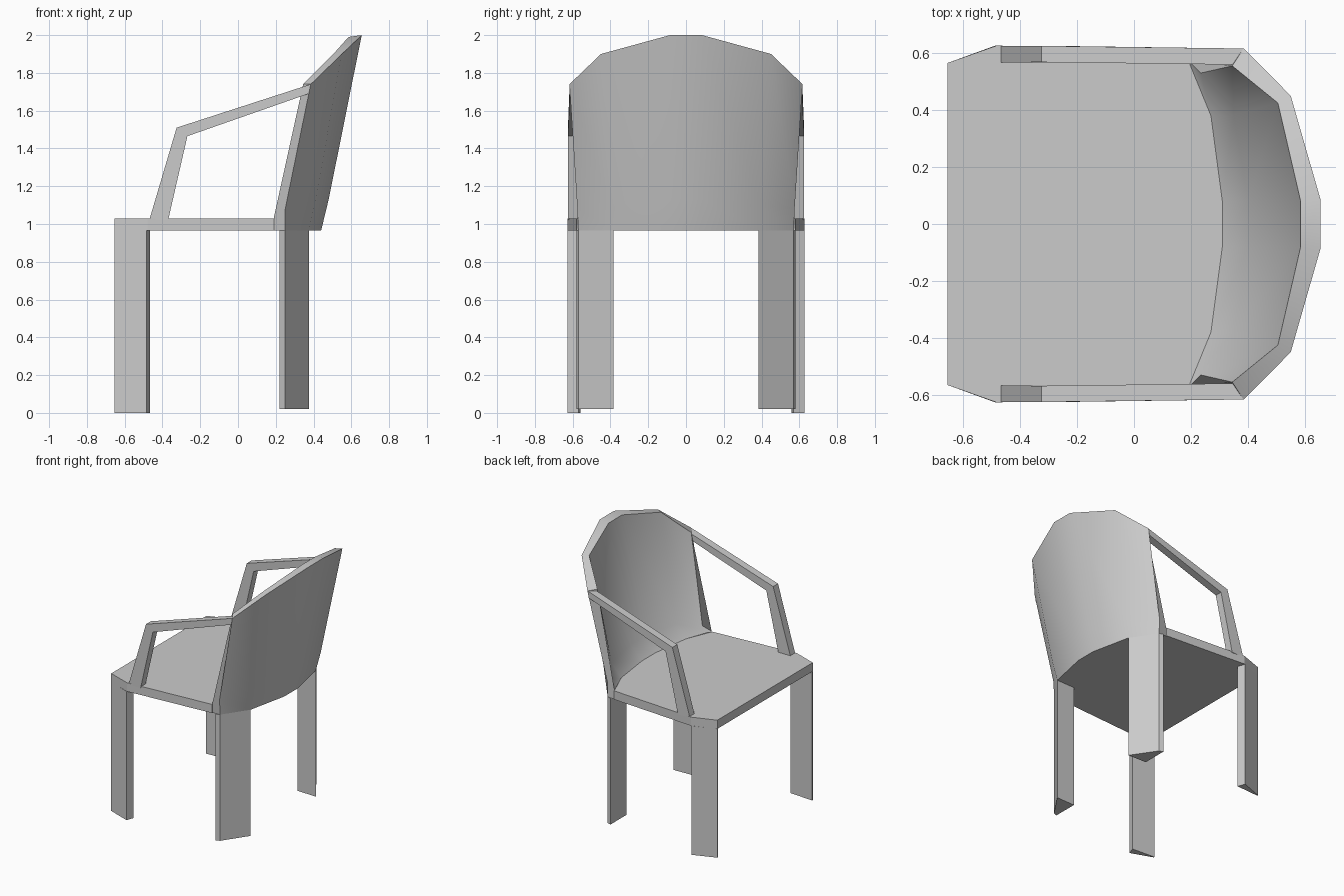
import bpy, bmesh

if "Cube" in bpy.data.objects:
    bpy.data.objects.remove(bpy.data.objects["Cube"])

def finish(name, bm, smooth=False):
    bmesh.ops.recalc_face_normals(bm, faces=bm.faces)
    me = bpy.data.meshes.new(name)
    bm.to_mesh(me)
    bm.free()
    ob = bpy.data.objects.new(name, me)
    bpy.context.collection.objects.link(ob)
    if smooth:
        bpy.ops.object.select_all(action='DESELECT')
        ob.select_set(True)
        bpy.context.view_layer.objects.active = ob
        bpy.ops.object.shade_smooth_by_angle(angle=0.6)
    return ob

def loft(name, rings, smooth=False):
    """Skin closed rings of equal length and cap both ends."""
    bm = bmesh.new()
    vs = [[bm.verts.new(p) for p in r] for r in rings]
    n = len(rings[0])
    for a, b in zip(vs, vs[1:]):
        for i in range(n):
            j = (i + 1) % n
            bm.faces.new((a[i], a[j], b[j], b[i]))
    bm.faces.new(vs[0])
    bm.faces.new(vs[-1])
    return finish(name, bm, smooth)

def prism(name, outline, z0, z1):
    return loft(name, [[(x, y, z) for x, y in outline] for z in (z0, z1)])

def flip(points):
    return [(p[0], -p[1]) + tuple(p[2:]) for p in points]

# Curved back: cross-sections at side, shoulder and centre
# order: outer bottom, outer bend, outer rim, inner rim, inner bend, seat junction, underside
side = [(0.25, 0.57, 0.965), (0.25, 0.575, 1.08), (0.385, 0.617, 1.74),
        (0.345, 0.555, 1.74), (0.235, 0.53, 1.08), (0.19, 0.575, 1.035), (0.19, 0.575, 0.965)]
shoulder = [(0.375, 0.385, 0.965), (0.405, 0.40, 1.10), (0.55, 0.45, 1.90),
            (0.505, 0.425, 1.90), (0.35, 0.38, 1.12), (0.27, 0.38, 1.03), (0.27, 0.38, 0.965)]
centre = [(0.44, 0.08, 0.965), (0.48, 0.08, 1.13), (0.655, 0.085, 2.0),
          (0.585, 0.08, 1.99), (0.40, 0.08, 1.13), (0.31, 0.08, 1.03), (0.31, 0.08, 0.965)]
half = [side, shoulder, centre]
loft("back_shell", half + [flip(r) for r in reversed(half)], smooth=True)

# Seat slab including the side rails
edge = [(-0.655, 0.565), (-0.48, 0.627), (0.19, 0.58), (0.19, 0.575), (0.27, 0.38), (0.31, 0.08)]
prism("seat", edge + flip(reversed(edge)), 0.965, 1.03)

# Arm sections: outside, inside of frame as (x, z), with outer y
arm = [((-0.47, 1.02), (-0.37, 1.02), 0.624),
       ((-0.325, 1.51), (-0.268, 1.465), 0.625),
       ((0.385, 1.74), (0.375, 1.69), 0.616)]
arm_rings = [[(o[0], y, o[1]), (i[0], y, i[1]), (i[0], y - 0.057, i[1]), (o[0], y - 0.057, o[1])]
             for o, i, y in arm]
front = [(-0.655, 0.565), (-0.485, 0.627), (-0.465, 0.57), (-0.655, 0.558)]
rear = [(0.22, 0.58), (0.25, 0.57), (0.375, 0.385), (0.22, 0.39)]

# Arms and legs on both sides
for tag, m in (("left", lambda p: p), ("right", flip)):
    loft("arm_" + tag, [m(r) for r in arm_rings])
    prism("front_leg_" + tag, m(front), 0.0, 0.965)
    prism("rear_leg_" + tag, m(rear), 0.02, 0.965)
